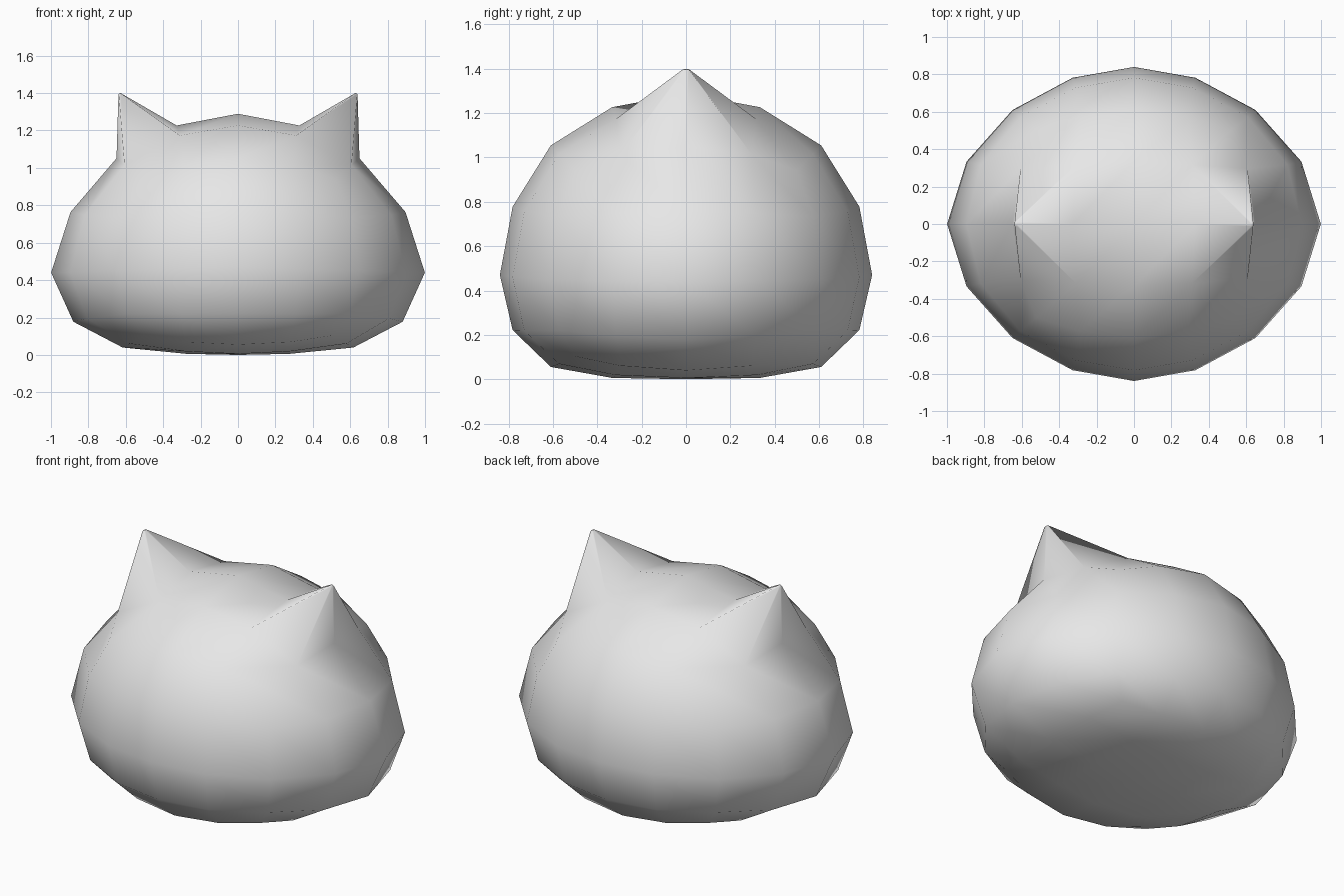
import bpy, bmesh
from mathutils import Vector

old = bpy.data.objects.get("Cube")
if old:
    bpy.data.objects.remove(old, do_unlink=True)

# Single plain grey material
grey = bpy.data.materials.new("light_grey")
grey.use_nodes = True
grey.diffuse_color = (0.8, 0.8, 0.8, 1)
grey.node_tree.nodes["Principled BSDF"].inputs["Base Color"].default_value = (0.8, 0.8, 0.8, 1)


def remap(v, table):
    """Piecewise linear lookup in a list of (input, output) pairs."""
    v = min(max(v, table[0][0]), table[-1][0])
    for (a, fa), (b, fb) in zip(table, table[1:]):
        if v <= b:
            return fa + (fb - fa) * (v - a) / (b - a)
    return table[-1][1]


# Rounded cube that becomes the head
bpy.ops.mesh.primitive_cube_add(size=2, location=(0, 0, 0))
head = bpy.context.object
head.name = head.data.name = "head_with_ears"
sub = head.modifiers.new("round", "SUBSURF")
sub.levels = sub.render_levels = 2
bpy.ops.object.modifier_apply(modifier=sub.name)

bm = bmesh.new()
bm.from_mesh(head.data)

# The two quads on each side of the crown that the ears grow from
ear_faces = {}
for side in (-1, 1):
    root = min(bm.verts, key=lambda v: (v.co - Vector((side * 0.61, 0, 0.61))).length)
    ear_faces[side] = [f for f in root.link_faces
                       if f.calc_center_median().z > abs(f.calc_center_median().x)]

# Widen the cheeks and flatten the underside
WIDTH = [(0, 0), (0.335, 0.33), (0.61, 0.65), (0.785, 0.9), (0.84, 1.0)]
HEIGHT = [(-0.84, 0), (-0.785, 0.005), (-0.61, 0.055), (-0.335, 0.22), (0, 0.47),
          (0.335, 0.78), (0.61, 1.055), (0.785, 1.23), (0.84, 1.29)]
LOWER = [(-0.84, 0.82), (-0.785, 0.84), (-0.61, 0.95), (-0.335, 0.983), (0, 1)]
for v in bm.verts:
    x, y, s = v.co
    sign = 1 if x >= 0 else -1
    v.co.x = sign * remap(abs(x), WIDTH) * remap(s, LOWER)
    sag = remap(s, [(-0.785, 0), (-0.61, 0.025), (-0.335, 0.05), (0, 0.03), (0.61, 0.005), (0.785, 0)])
    v.co.z = remap(s, HEIGHT) - sag * abs(v.co.x)

# Pull each ear up to a tiny blunt tip
for side, faces in ear_faces.items():
    new = bmesh.ops.extrude_face_region(bm, geom=faces)["geom"]
    bmesh.ops.delete(bm, geom=faces, context="FACES")
    verts = [g for g in new if isinstance(g, bmesh.types.BMVert)]
    centre = sum((v.co for v in verts), Vector()) / len(verts)
    for v in verts:
        off = (v.co - centre) * 0.04
        v.co = Vector((side * 0.632 + off.x, off.y, 1.397 + off.z * 0.5))

# Rest on the ground
low = min(v.co.z for v in bm.verts)
for v in bm.verts:
    v.co.z -= low
bmesh.ops.recalc_face_normals(bm, faces=bm.faces)
for f in bm.faces:
    f.smooth = True
bm.to_mesh(head.data)
bm.free()
head.data.materials.append(grey)
